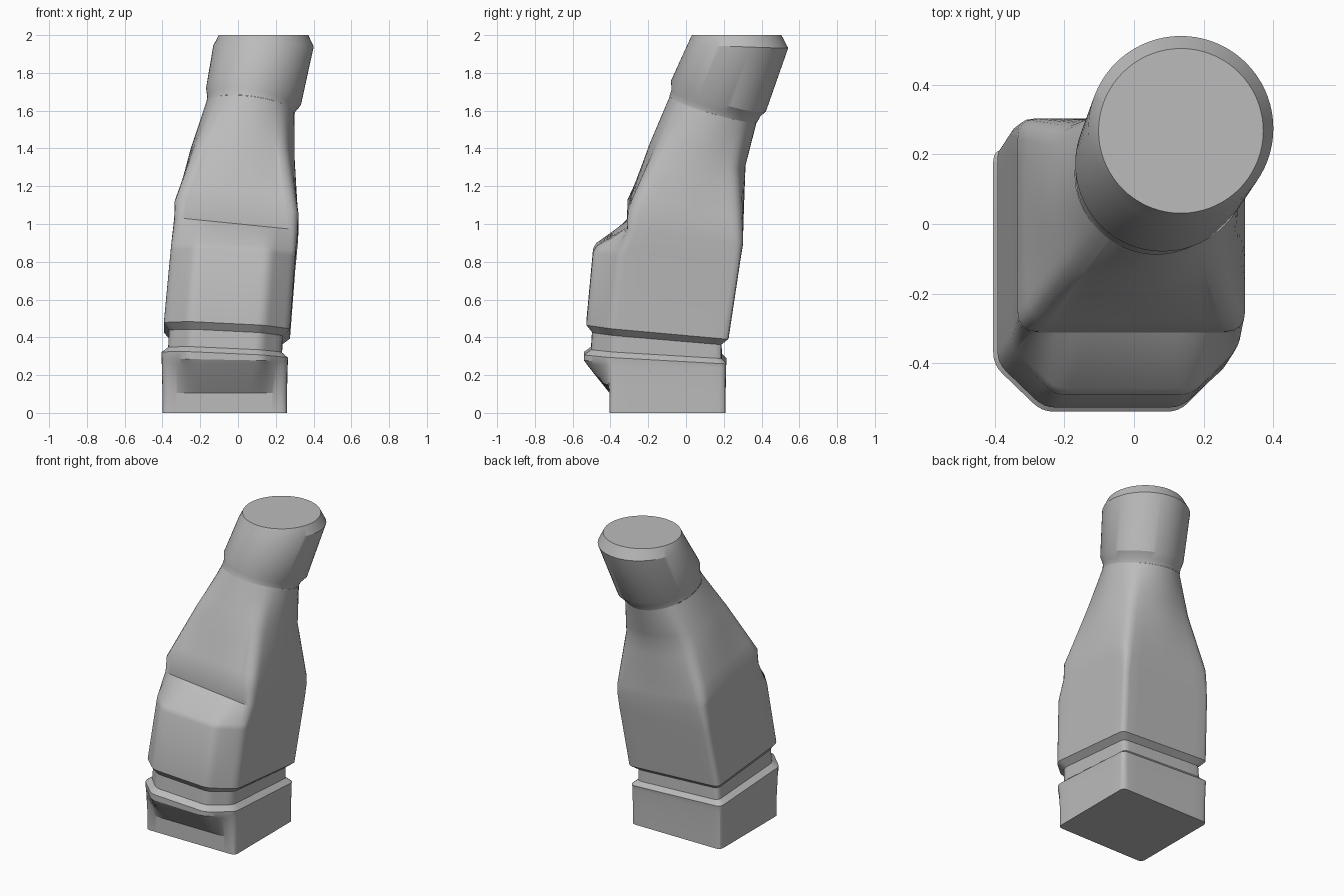
import bpy, bmesh, math
from mathutils import Vector

if "Cube" in bpy.data.objects:
    bpy.data.objects.remove(bpy.data.objects["Cube"])

grey = bpy.data.materials.new("plain grey")
grey.diffuse_color = (0.5, 0.5, 0.5, 1)
grey.use_nodes = True
grey.node_tree.nodes["Principled BSDF"].inputs["Base Color"].default_value = grey.diffuse_color


def outline(x0, x1, front, back, bulge, bx0, bx1, r):
    """Square with a chamfered front bulge, corners softened by r."""
    pts = [Vector(p) for p in ((x0, front), (bx0, bulge), (bx1, bulge),
                               (x1, front), (x1, back), (x0, back))]
    out = []
    for i, p in enumerate(pts):
        a, b = pts[i - 1], pts[(i + 1) % 6]
        s = p + (a - p).normalized() * r
        e = p + (b - p).normalized() * r
        for k in range(5):                       # softened corner
            t = k / 4
            out.append(s * (1 - t) ** 2 + p * 2 * t * (1 - t) + e * t * t)
        nxt = b + (p - b).normalized() * r
        out += [e.lerp(nxt, k / 8) for k in range(1, 8)]   # straight side
    return out


def ring(x0, x1, front, back, z, sx=0, sy=0, bulge=None, bx=(-0.23, 0.17),
         r=0.035, roundness=0):
    """Tilted section; roundness 1 turns it into an ellipse."""
    if bulge is None:
        bulge = front
        bx = (x0 + (x1 - x0) * 0.25, x0 + (x1 - x0) * 0.75)
    cx, cy = (x0 + x1) / 2, (min(front, bulge) + back) / 2
    hx, hy = (x1 - x0) / 2, (back - min(front, bulge)) / 2
    res = []
    for p in outline(x0, x1, front, back, bulge, *bx, r):
        a = math.atan2((p.y - cy) / hy, (p.x - cx) / hx)
        p = p.lerp(Vector((cx + hx * math.cos(a), cy + hy * math.sin(a))), roundness)
        res.append(Vector((p.x, p.y, z + sx * (p.x - cx) + sy * (p.y - cy))))
    return res


def circle(x, y, z, rad, sx=0, sy=0, n=72):
    angs = [2 * math.pi * i / n for i in range(n)]
    return [Vector((x + rad * math.cos(a), y + rad * math.sin(a),
                    z + rad * (sx * math.cos(a) + sy * math.sin(a)))) for a in angs]


def loft(name, rings, bottom=False, top=False):
    bm = bmesh.new()
    vs = [[bm.verts.new(p) for p in rg] for rg in rings]
    for lo, hi in zip(vs, vs[1:]):
        n = len(lo)
        for i in range(n):
            j = (i + 1) % n
            bm.faces.new((lo[i], lo[j], hi[j], hi[i]))
    if bottom:
        bm.faces.new(vs[0][::-1])
    if top:
        bm.faces.new(vs[-1])
    me = bpy.data.meshes.new(name)
    bm.to_mesh(me)
    bm.free()
    me.materials.append(grey)
    ob = bpy.data.objects.new(name, me)
    bpy.context.collection.objects.link(ob)
    bpy.ops.object.select_all(action='DESELECT')
    ob.select_set(True)
    bpy.context.view_layer.objects.active = ob
    bpy.ops.object.shade_smooth_by_angle(angle=math.radians(28))


def blend(a, b, t):
    return [p.lerp(q, t) for p, q in zip(a, b)]


# Foot block with the front bulge flaring out
block_top = ring(-0.405, 0.265, -0.405, 0.215, 0.295, -0.045, -0.055, -0.54, (-0.265, 0.13))
inset_low = ring(-0.37, 0.232, -0.385, 0.19, 0.322, -0.045, -0.06, -0.503, (-0.255, 0.12))
loft("foot_block", [
    ring(-0.40, 0.26, -0.405, 0.21, 0),
    ring(-0.40, 0.26, -0.405, 0.21, 0.105),
    ring(-0.403, 0.262, -0.405, 0.212, 0.25, -0.01, -0.02, -0.525, (-0.25, 0.12)),
    ring(-0.404, 0.263, -0.405, 0.213, 0.27, -0.02, -0.03, -0.54, (-0.265, 0.13)),
    block_top, inset_low], bottom=True)

# Recessed band
inset_high = ring(-0.365, 0.236, -0.38, 0.188, 0.405, -0.05, -0.085, -0.497, (-0.25, 0.125))
loft("recessed_band", [inset_low, inset_high])

# Main body, shoulder and neck
shoulder = ring(-0.335, 0.32, -0.31, 0.303, 1.04, -0.1, -0.2, r=0.06)
middle = ring(-0.25, 0.30, -0.19, 0.315, 1.37, -0.1, -0.24, r=0.07, roundness=0.5)
neck = ring(-0.17, 0.30, -0.085, 0.375, 1.61, -0.12, -0.29, r=0.07, roundness=1)
loft("main_body", [
    inset_high,
    ring(-0.393, 0.275, -0.40, 0.225, 0.44, -0.05, -0.09, -0.528, (-0.26, 0.135)),
    ring(-0.357, 0.303, -0.355, 0.28, 0.815, -0.05, -0.12, -0.492, (-0.23, 0.165)),
    ring(-0.354, 0.306, -0.35, 0.284, 0.845, -0.055, -0.12, -0.475, (-0.222, 0.16)),
    ring(-0.338, 0.317, -0.312, 0.303, 0.965, -0.1, -0.12, r=0.05),
    shoulder] + [blend(shoulder, middle, k / 4) for k in range(1, 5)]
    + [blend(middle, neck, k / 4) for k in range(1, 5)])

# Tilted round cap
loft("cap", [
    circle(0.065, 0.145, 1.61, 0.233, -0.12, -0.29),
    circle(0.072, 0.158, 1.64, 0.235, -0.14, -0.30),
    circle(0.083, 0.173, 1.68, 0.252, -0.16, -0.31),
    circle(0.135, 0.275, 1.942, 0.266, -0.01, -0.04),
    circle(0.135, 0.268, 2.0, 0.237)], top=True)
